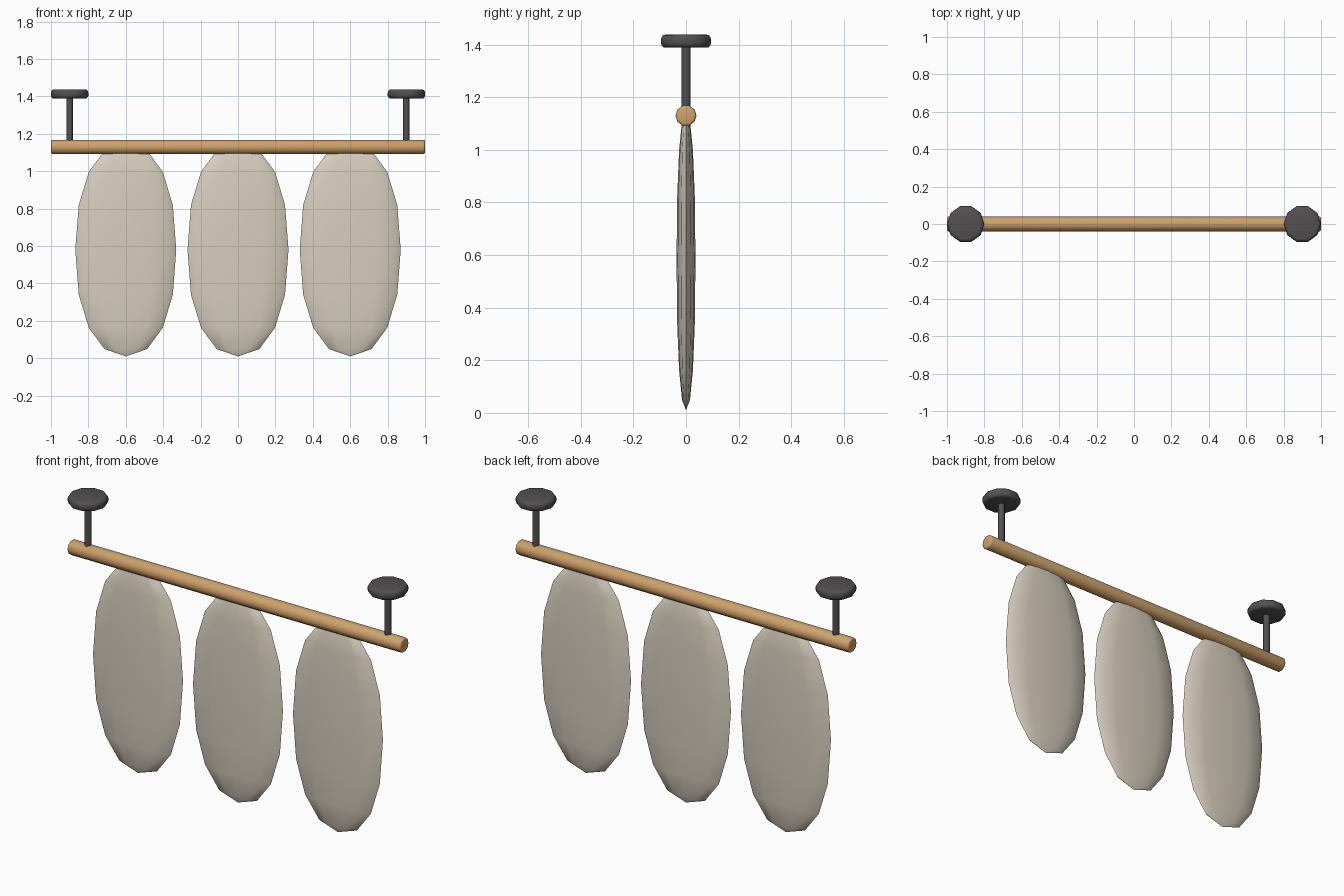
import bpy, math
from math import sin, cos, pi

if "Cube" in bpy.data.objects:
    bpy.data.objects.remove(bpy.data.objects["Cube"])


def material(name, rgb):
    m = bpy.data.materials.new(name)
    m.diffuse_color = (*rgb, 1)
    m.use_nodes = True
    m.node_tree.nodes["Principled BSDF"].inputs["Base Color"].default_value = m.diffuse_color
    return m


WOOD = material("wood", (0.62, 0.36, 0.15))
IRON = material("iron", (0.085, 0.08, 0.08))
CLOTH = material("cloth", (0.68, 0.62, 0.52))


def lathe(name, profile, centre, mat, axis="Z", sides=10):
    """Ten-sided solid from (radius, offset) points, capped at both ends."""
    verts, faces = [], []
    for r, h in profile:
        for i in range(sides):
            a = 2 * pi * i / sides
            p = (r * cos(a), r * sin(a), h)
            if axis == "X":
                p = (h, r * cos(a), r * sin(a))
            verts.append(p)
    for j in range(len(profile) - 1):
        for i in range(sides):
            k = (i + 1) % sides
            faces.append((j * sides + i, j * sides + k, (j + 1) * sides + k, (j + 1) * sides + i))
    faces.append(tuple(reversed(range(sides))))
    faces.append(tuple(range(len(verts) - sides, len(verts))))
    return add(name, verts, faces, centre, mat)


def add(name, verts, faces, centre, mat):
    mesh = bpy.data.meshes.new(name)
    mesh.from_pydata(verts, [], faces)
    mesh.materials.append(mat)
    ob = bpy.data.objects.new(name, mesh)
    bpy.context.collection.objects.link(ob)
    ob.location = centre
    bpy.ops.object.select_all(action="DESELECT")
    ob.select_set(True)
    bpy.context.view_layer.objects.active = ob
    bpy.ops.object.shade_smooth_by_angle(angle=math.radians(50))
    return ob


def rounded(r, h, b):
    """Straight-sided profile of half height h with edges rounded by b."""
    top = [(r - b + b * cos(t), h - b + b * sin(t)) for t in (0, pi / 6, pi / 3, pi / 2)]
    return [(x, -z) for x, z in reversed(top)] + top


def power(v, e=0.9):
    return math.copysign(abs(v) ** e, v) if abs(v) > 1e-6 else 0


def panel(name, x, sides=12, rings=8):
    """Thin, slightly squared ellipsoid."""
    verts = [(0, 0, -0.57)]
    for j in range(1, rings):
        t = -pi / 2 + pi * j / rings
        for i in range(sides):
            a = 2 * pi * i / sides
            verts.append((0.27 * power(cos(t)) * power(cos(a)),
                          0.036 * power(cos(t)) * power(sin(a)),
                          0.57 * power(sin(t))))
    verts.append((0, 0, 0.57))
    last, faces = len(verts) - 1, []
    for i in range(sides):
        k = (i + 1) % sides
        faces.append((0, 1 + k, 1 + i))
        for j in range(rings - 2):
            b = 1 + j * sides
            faces.append((b + i, b + k, b + sides + k, b + sides + i))
        b = last - sides
        faces.append((b + i, b + k, last))
    add(name, verts, faces, (x, 0, 0.58), CLOTH)


# Horizontal rod
lathe("rod", rounded(0.04, 1.0, 0.01), (0, 0, 1.13), WOOD, axis="X")

# Ceiling mounts
for side, s in (("left", -1), ("right", 1)):
    lathe(side + "_post", [(0.0175, -0.14), (0.0175, 0.14)], (s * 0.9, 0, 1.27), IRON)
    lathe(side + "_plate", rounded(0.1, 0.025, 0.018), (s * 0.9, 0, 1.413), IRON)

# Hanging panels
for side, x in (("left", -0.6), ("middle", 0), ("right", 0.6)):
    panel(side + "_panel", x)
